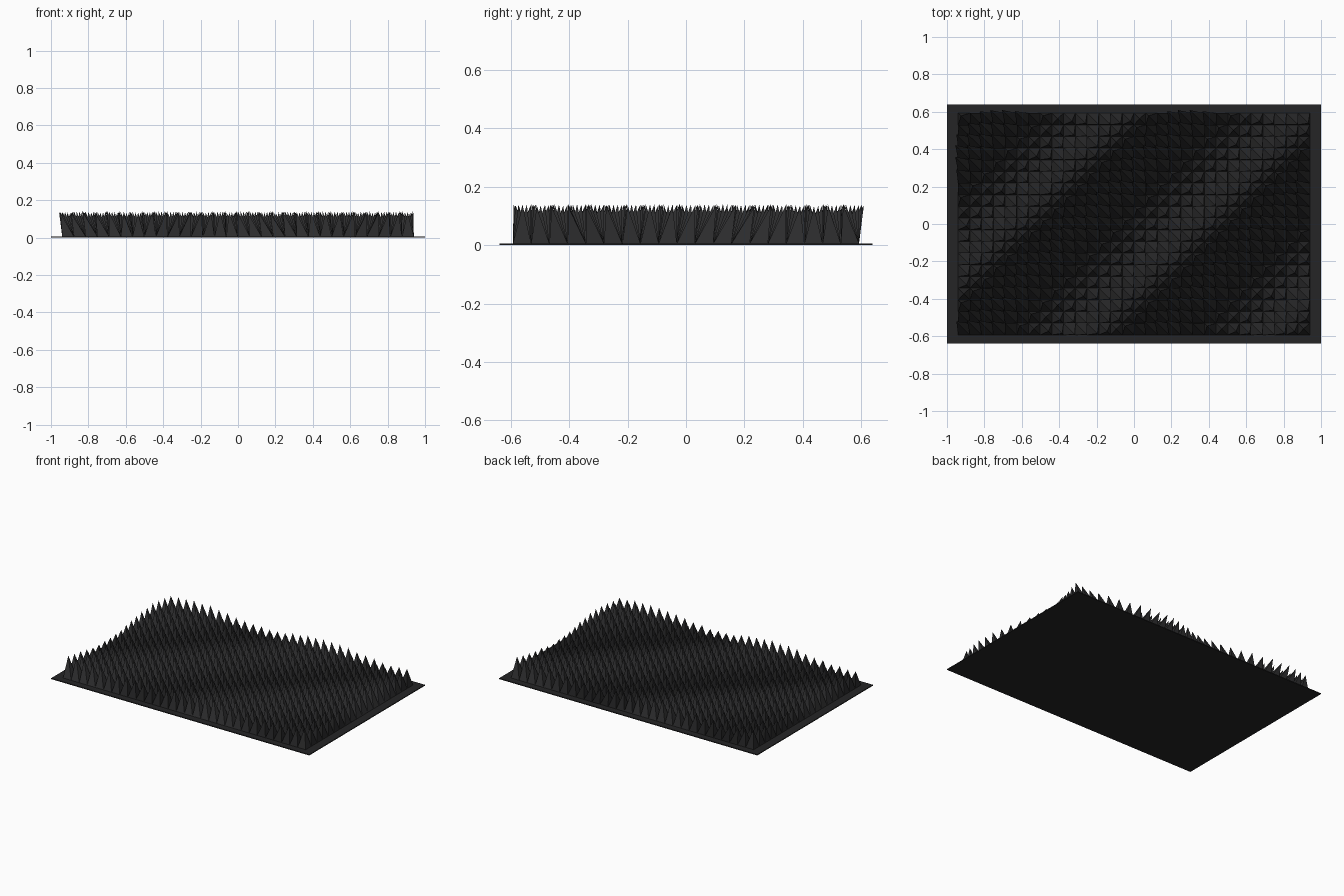
import bpy, bmesh, math, random

if "Cube" in bpy.data.objects:
    bpy.data.objects.remove(bpy.data.objects["Cube"])

random.seed(4)
NX, NY = 30, 19            # spike rows
HX, HY = 0.94, 0.593       # half size of the spike field
BASE_T = 0.006


def dark(name, v):
    m = bpy.data.materials.new(name)
    m.diffuse_color = (v, v, v * 1.05, 1)
    m.use_nodes = True
    m.node_tree.nodes["Principled BSDF"].inputs["Base Color"].default_value = m.diffuse_color
    return m


def add_object(name, bm, mat):
    bmesh.ops.recalc_face_normals(bm, faces=bm.faces)
    me = bpy.data.meshes.new(name)
    bm.to_mesh(me)
    bm.free()
    me.materials.append(mat)
    ob = bpy.data.objects.new(name, me)
    bpy.context.collection.objects.link(ob)
    return ob


# thin backing sheet
bm = bmesh.new()
bmesh.ops.create_cube(bm, size=1)
for v in bm.verts:
    v.co = (v.co.x * 2, v.co.y * 1.28, (v.co.z + 0.5) * BASE_T)
add_object("backing_sheet", bm, dark("sheet_black", 0.018))

# field of four-sided spikes, leaning in diagonal waves
bm = bmesh.new()
sx, sy = 2 * HX / NX, 2 * HY / NY
for i in range(NX):
    for j in range(NY):
        cx, cy = -HX + (i + 0.5) * sx, -HY + (j + 0.5) * sy
        lean = 0.039 * math.sin(2 * math.pi * (cx - cy)) - 0.009
        height = random.uniform(0.130, 0.140)
        base = [bm.verts.new((cx + a * sx / 2, cy + b * sy / 2, BASE_T))
                for a, b in ((-1, -1), (1, -1), (1, 1), (-1, 1))]
        tip = bm.verts.new((cx + lean, cy - lean, height))
        for k in range(4):
            bm.faces.new((base[k], base[(k + 1) % 4], tip))
        bm.faces.new(base[::-1])
add_object("spikes", bm, dark("spike_black", 0.025))
